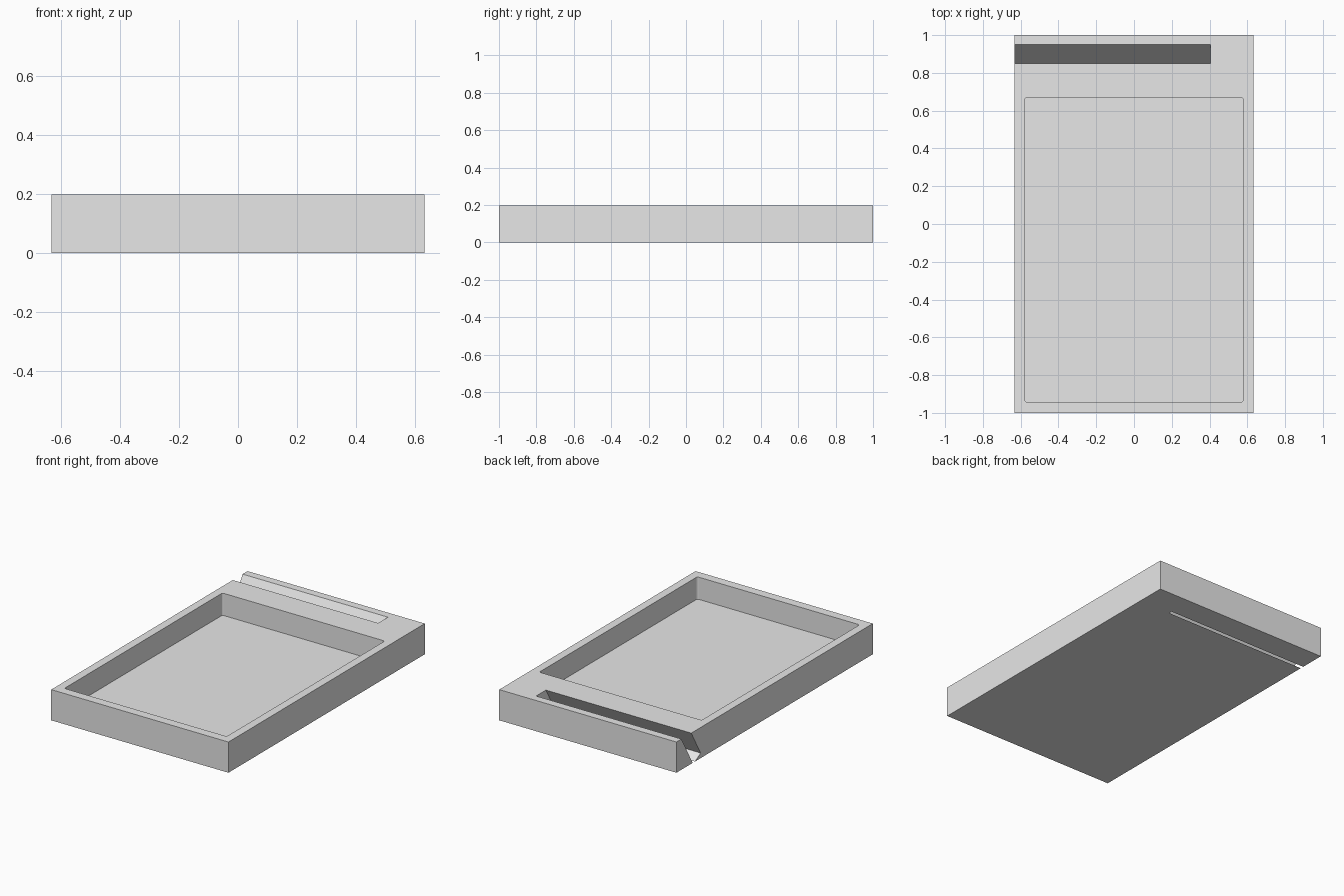
import bpy
import bmesh
from math import radians
from mathutils import Matrix, Vector

cube = bpy.data.objects.get("Cube")
if cube:
    bpy.data.objects.remove(cube, do_unlink=True)

WIDTH, LENGTH, HEIGHT = 1.264, 2.0, 0.198
LEAN = radians(30)

grey = bpy.data.materials.new("light_grey")
grey.use_nodes = True
grey.diffuse_color = (0.8, 0.8, 0.8, 1)
grey.node_tree.nodes["Principled BSDF"].inputs["Base Color"].default_value = (0.8, 0.8, 0.8, 1)


def box(name, low, high, corner=0.0, transform=Matrix()):
    """Box between two corners, with optionally rounded upright edges."""
    low, high = Vector(low), Vector(high)
    bm = bmesh.new()
    bmesh.ops.create_cube(bm, size=1)
    bmesh.ops.scale(bm, vec=high - low, verts=bm.verts)
    bmesh.ops.translate(bm, vec=(low + high) / 2, verts=bm.verts)
    if corner:
        upright = [e for e in bm.edges
                   if abs(e.verts[0].co.z - e.verts[1].co.z) > 0.01]
        bmesh.ops.bevel(bm, geom=upright, offset=corner, segments=4,
                        profile=0.5, affect='EDGES')
    bm.transform(transform)
    mesh = bpy.data.meshes.new(name)
    bm.to_mesh(mesh)
    bm.free()
    mesh.materials.append(grey)
    obj = bpy.data.objects.new(name, mesh)
    bpy.context.collection.objects.link(obj)
    return obj


def cut(target, cutter):
    mod = target.modifiers.new(cutter.name, 'BOOLEAN')
    mod.operation = 'DIFFERENCE'
    mod.solver = 'EXACT'
    mod.object = cutter
    cutter.hide_render = True
    cutter.hide_viewport = True
    cutter.display_type = 'WIRE'


# Solid tray block
tray = box("tray", (-WIDTH / 2, -LENGTH / 2, 0), (WIDTH / 2, LENGTH / 2, HEIGHT))

# Shallow rectangular recess
recess = box("recess_cutter", (-0.579, -0.942, 0.055), (0.579, 0.668, 0.4), 0.012)

# Leaning slot, open at one side and just breaking through the underside
pivot = Matrix.Translation((0, 0.829, -0.01)) @ Matrix.Rotation(-LEAN, 4, 'X')
slot = box("slot_cutter", (-0.8, -0.0866, 0), (0.405, 0, 0.4), transform=pivot)

for cutter in (recess, slot):
    cut(tray, cutter)
